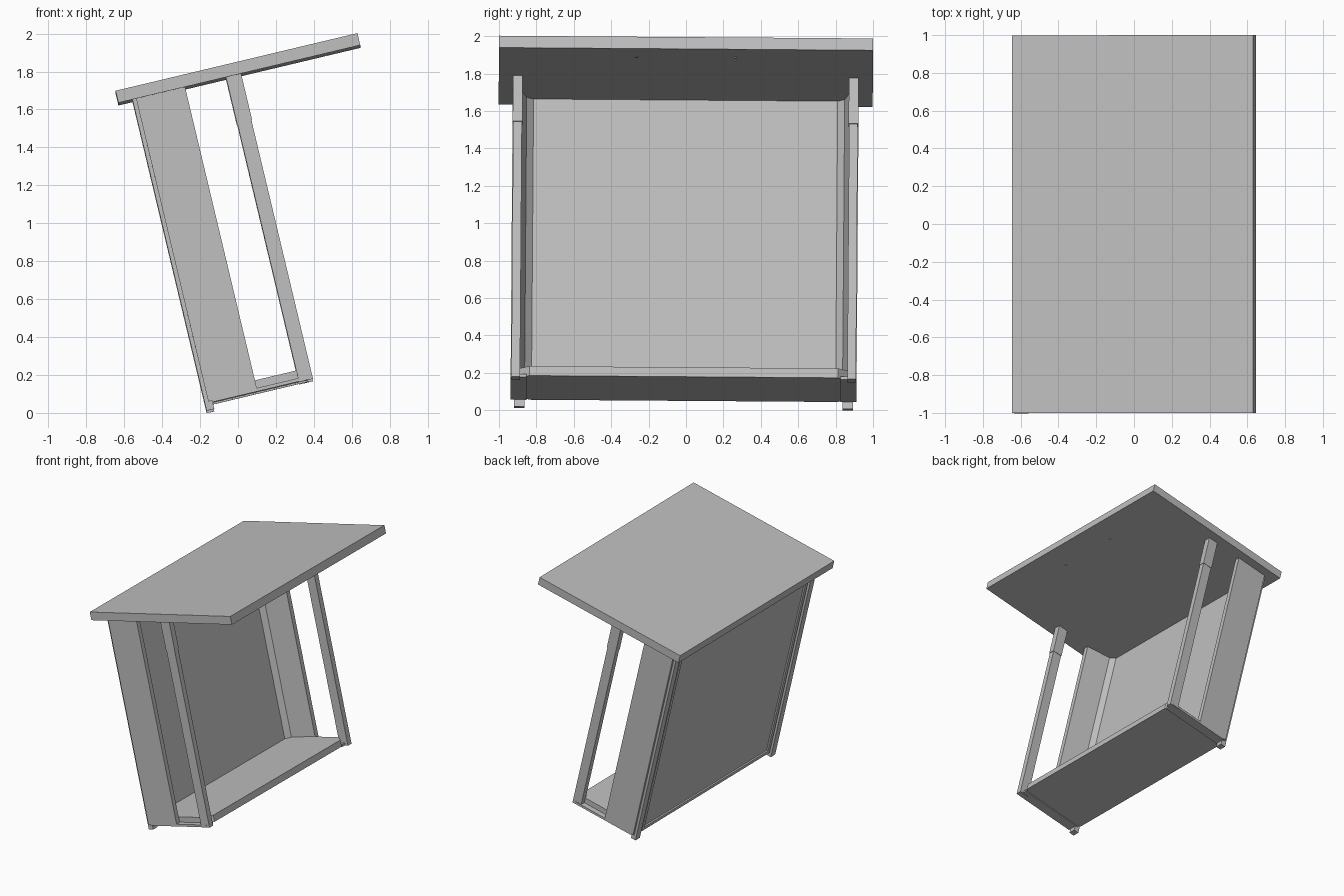
import bpy, bmesh, math
from mathutils import Matrix

cube = bpy.data.objects.get("Cube")
if cube:
    bpy.data.objects.remove(cube, do_unlink=True)

grey = bpy.data.materials.new("plain_grey")
grey.use_nodes = True
COLOUR = (0.52, 0.52, 0.52, 1)
grey.diffuse_color = COLOUR
grey.node_tree.nodes["Principled BSDF"].inputs["Base Color"].default_value = COLOUR

# The whole shelter leans back and rolls very slightly
LEAN = (Matrix.Translation((0, -0.014, 0))
        @ Matrix.Rotation(math.radians(-0.42), 4, 'X')
        @ Matrix.Rotation(math.radians(-13.4), 4, 'Y'))


def prism(name, outline, bottom, top):
    """Extrude a plan outline of (depth, width) points upwards."""
    bm = bmesh.new()
    face = bm.faces.new([bm.verts.new((x, y, bottom)) for x, y in outline])
    new = bmesh.ops.extrude_face_region(bm, geom=[face])["geom"]
    verts = [v for v in new if isinstance(v, bmesh.types.BMVert)]
    bmesh.ops.translate(bm, verts=verts, vec=(0, 0, top - bottom))
    bmesh.ops.recalc_face_normals(bm, faces=bm.faces)
    mesh = bpy.data.meshes.new(name)
    bm.to_mesh(mesh)
    bm.free()
    mesh.materials.append(grey)
    obj = bpy.data.objects.new(name, mesh)
    bpy.context.collection.objects.link(obj)
    obj.matrix_world = LEAN
    return obj


def box(name, x0, x1, y0, y1, z0, z1):
    return prism(name, [(x0, y0), (x1, y0), (x1, y1), (x0, y1)], z0, z1)


def mirrored(half):
    return half + [(x, -y) for x, y in reversed(half)]


BASE, EAVES = 0.088, 1.73

# Roof slab
box("roof", -0.236, 1.075, -1, 1, EAVES, 1.795)

# Back wall and side walls as one folded shell
inner = [(0.125, 0.885), (-0.07, 0.85), (-0.105, 0.813)]
outer = [(-0.14, 0.80), (-0.14, 0.925), (0.125, 0.925)]
shell = inner + [(x, -y) for x, y in reversed(inner)]
shell += [(x, -y) for x, y in reversed(outer)] + outer
prism("wall_shell", shell, BASE, EAVES)

# Floor tray with cut front corners
prism("floor", mirrored([(0.405, 0.825), (0.35, 0.88), (-0.12, 0.88)]), BASE, 0.14)

# Rails on the outside of the back wall
box("back_bottom_rail", -0.152, -0.135, -0.83, 0.83, BASE, 0.115)
box("back_top_rail", -0.152, -0.135, -0.83, 0.83, 1.70, EAVES)

# Posts, legs and sills on both sides
for side, s in (("left", 1), ("right", -1)):
    def pair(name, x0, x1, y0, y1, z0, z1):
        box(side + "_" + name, x0, x1, *sorted((s * y0, s * y1)), z0, z1)

    pair("back_post", -0.16, -0.118, 0.85, 0.907, 0.043, EAVES)
    pair("back_frame_strip", -0.152, -0.135, 0.80, 0.83, BASE, EAVES)
    pair("front_leg", 0.349, 0.425, 0.875, 0.921, 0.077, 1.5)
    pair("front_leg_sleeve", 0.347, 0.429, 0.872, 0.924, 1.48, EAVES)
    pair("sill", -0.12, 0.40, 0.84, 0.925, 0.08, 0.098)

    # Small bolt under the roof
    bolt = [(0.89 + 0.008 * math.cos(i * math.tau / 8),
             s * 0.265 + 0.008 * math.sin(i * math.tau / 8)) for i in range(8)]
    prism(side + "_roof_bolt", bolt, 1.725, 1.735)
